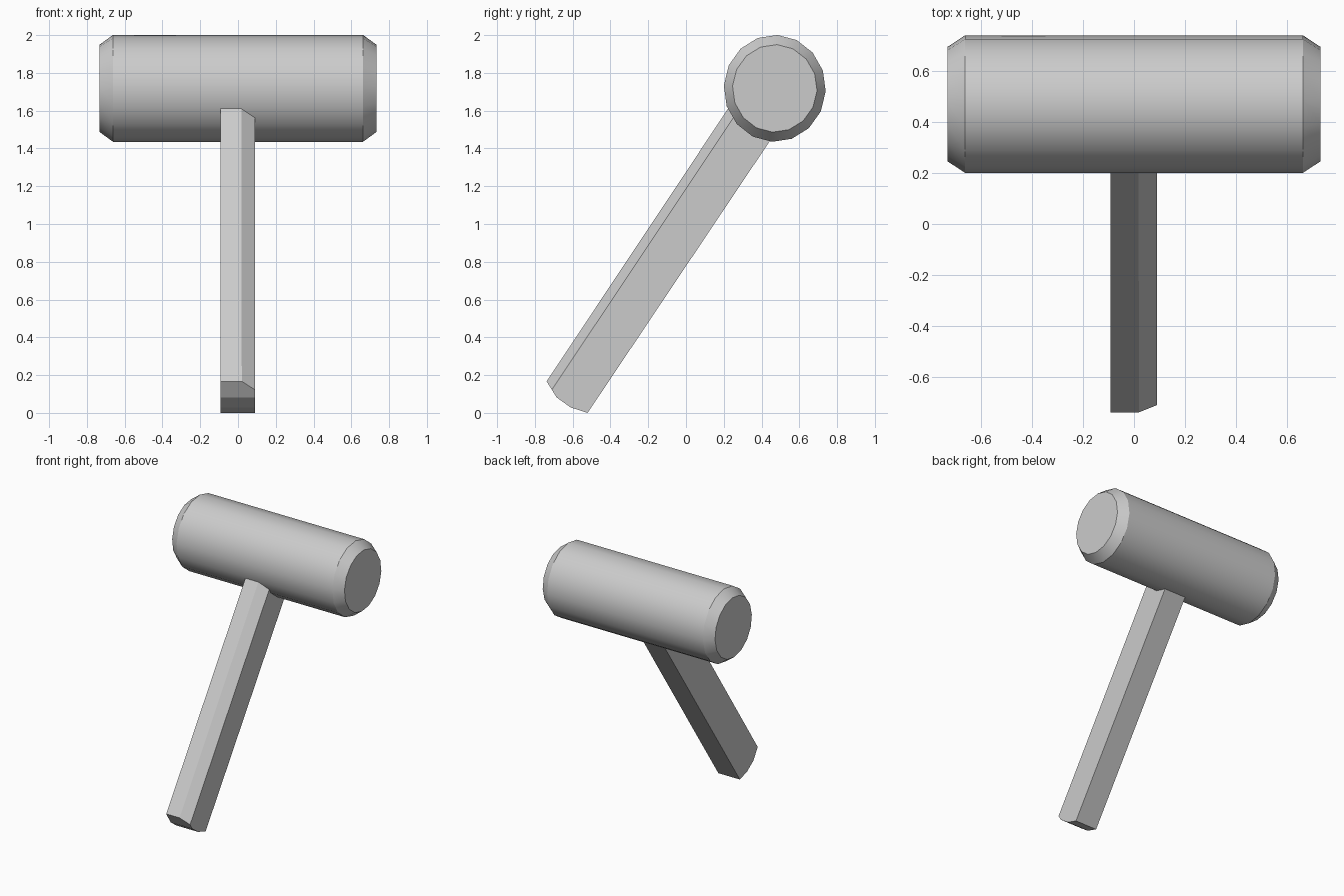
import bpy, bmesh
from math import cos, sin, radians, tau
from mathutils import Vector

if "Cube" in bpy.data.objects:
    bpy.data.objects.remove(bpy.data.objects["Cube"])


def add_object(name, bm):
    bmesh.ops.recalc_face_normals(bm, faces=bm.faces)
    mesh = bpy.data.meshes.new(name)
    bm.to_mesh(mesh)
    bm.free()
    obj = bpy.data.objects.new(name, mesh)
    bpy.context.collection.objects.link(obj)
    return obj


# Mallet head: 16-sided barrel along x with chamfered ends
SIDES = 16
CENTRE_Y, CENTRE_Z = 0.47, 1.718
bm = bmesh.new()
rings = []
for x, ry, rz in [(-0.732, 0.224, 0.232), (-0.662, 0.27, 0.283),
                  (0.662, 0.27, 0.283), (0.732, 0.224, 0.232)]:
    angles = [radians(87) + tau * i / SIDES for i in range(SIDES)]
    rings.append([bm.verts.new((x, CENTRE_Y + ry * cos(a), CENTRE_Z + rz * sin(a)))
                  for a in angles])
for a, b in zip(rings, rings[1:]):
    for i in range(SIDES):
        j = (i + 1) % SIDES
        bm.faces.new((a[i], a[j], b[j], b[i]))
bm.faces.new(rings[0])
bm.faces.new(rings[-1])
head = add_object("mallet_head", bm)
bpy.context.view_layer.objects.active = head
head.select_set(True)
bpy.ops.object.shade_smooth_by_angle(angle=radians(30))

# Handle: slanted side profile (y, z) with a rounded butt, extruded across x
profile = [(-0.738, 0.167), (-0.685, 0.082), (-0.611, 0.029), (-0.521, 0.0),
           (0.52, 1.553), (0.297, 1.722)]
bm = bmesh.new()
face = bm.faces.new([bm.verts.new((-0.093, y, z)) for y, z in profile])
ext = bmesh.ops.extrude_face_region(bm, geom=[face], use_keep_orig=True)
moved = [v for v in ext["geom"] if isinstance(v, bmesh.types.BMVert)]
bmesh.ops.translate(bm, verts=moved, vec=(0.183, 0, 0))

# Slice off the front right corner along the handle's length
front = Vector((0, -0.832, 0.555))
cut = bmesh.ops.bisect_plane(
    bm, geom=bm.verts[:] + bm.edges[:] + bm.faces[:], clear_outer=True,
    plane_co=(0.02, -0.738, 0.167), plane_no=Vector((0.048, 0, 0)) + front * 0.07)
bmesh.ops.holes_fill(bm, edges=[e for e in bm.edges if e.is_boundary], sides=0)
add_object("handle", bm)
